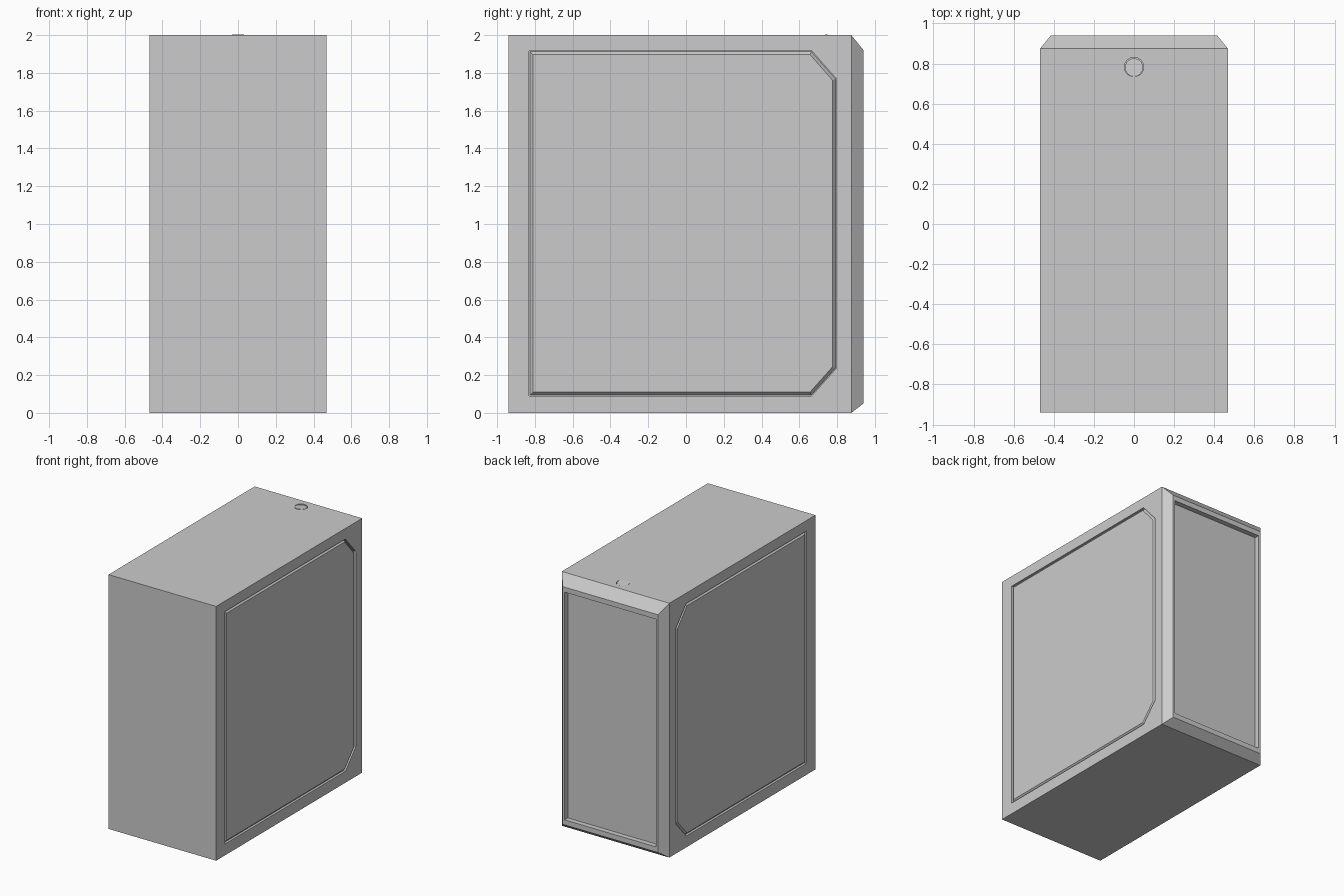
import bpy, bmesh, math

if "Cube" in bpy.data.objects:
    bpy.data.objects.remove(bpy.data.objects["Cube"])

W, Y0, Y1, YB = 0.468, -0.94, 0.875, 0.94   # half width, front, chamfer start, back


def loft(name, loops, ring=False):
    """Skin a list of equal-length point loops; ring joins last loop to first."""
    bm = bmesh.new()
    rows = [[bm.verts.new(p) for p in loop] for loop in loops]
    n = len(rows[0])
    pairs = list(zip(rows, rows[1:])) + ([(rows[-1], rows[0])] if ring else [])
    for a, b in pairs:
        for i in range(n):
            j = (i + 1) % n
            bm.faces.new((a[i], a[j], b[j], b[i]))
    if not ring:
        bm.faces.new(rows[0])
        bm.faces.new(rows[-1])
    bmesh.ops.recalc_face_normals(bm, faces=bm.faces)
    mesh = bpy.data.meshes.new(name)
    bm.to_mesh(mesh)
    bm.free()
    ob = bpy.data.objects.new(name, mesh)
    bpy.context.collection.objects.link(ob)
    return ob


def rect(hw, z0, z1, y):
    return [(-hw, y, z0), (hw, y, z0), (hw, y, z1), (-hw, y, z1)]


def circle(r, y, z, tilt=0.0, n=32):
    return [(r * math.cos(2 * math.pi * i / n),
             y + r * math.sin(2 * math.pi * i / n),
             z - tilt * math.sin(2 * math.pi * i / n)) for i in range(n)]


def panel_outline(x, d):
    """Side panel outline with clipped rear corners, inset by d."""
    t = d * math.tan(math.pi / 8)
    return [(x, -0.83 + d, 0.09 + d), (x, 0.665 - t, 0.09 + d),
            (x, 0.795 - d, 0.235 + t), (x, 0.795 - d, 1.77 - t),
            (x, 0.665 - t, 1.917 - d), (x, -0.83 + d, 1.917 - d)]


def cut(target, cutter):
    cutter.hide_render = True
    mod = target.modifiers.new("cut", 'BOOLEAN')
    mod.operation, mod.solver, mod.object = 'DIFFERENCE', 'EXACT', cutter
    bpy.context.view_layer.objects.active = target
    bpy.ops.object.modifier_apply(modifier=mod.name)
    bpy.data.objects.remove(cutter)


# Case body with tapered back rim
case = loft("case_body", [rect(W, 0, 2, Y0), rect(W, 0, 2, Y1),
                          rect(0.415, 0.05, 1.92, YB)])

# Back panel recess
cut(case, loft("back_recess_cutter", [rect(0.398, 0.09, 1.88, YB - 0.04),
                                      rect(0.398, 0.09, 1.88, YB + 0.05)]))

# Bevelled grooves outlining both side panels
for s in (-1, 1):
    cut(case, loft("groove_cutter", [panel_outline(s * (W + 0.02), 0),
                                     panel_outline(s * (W - 0.018), 0),
                                     panel_outline(s * (W - 0.018), 0.004),
                                     panel_outline(s * W, 0.02),
                                     panel_outline(s * (W + 0.02), 0.02)], ring=True))

# Button well and slightly tilted power button on top
cut(case, loft("button_cutter", [circle(0.048, 0.783, 1.98), circle(0.048, 0.783, 2.05)]))
loft("power_button", [circle(0.045, 0.781, 1.98), circle(0.045, 0.781, 1.999, 0.004)])
